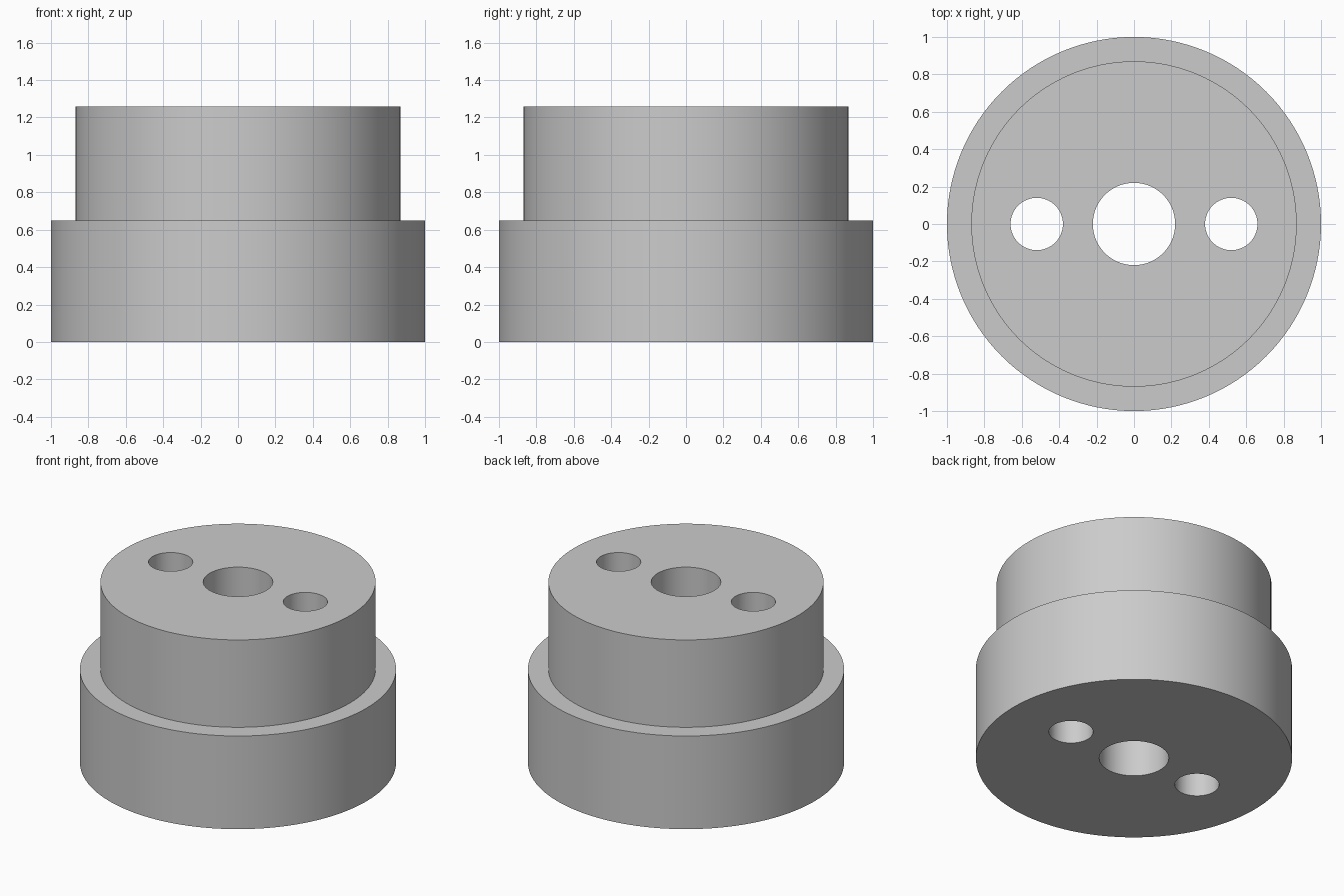
import bpy
import bmesh
from math import pi, radians
from mathutils import Matrix, Vector

cube = bpy.data.objects.get("Cube")
if cube:
    bpy.data.objects.remove(cube, do_unlink=True)

HEIGHT = 1.26
STEP = 0.65
SEGMENTS = 128

# Plain grey material
grey = bpy.data.materials.new("light grey")
grey.use_nodes = True
colour = (0.6, 0.6, 0.6, 1)
grey.diffuse_color = colour
for node in grey.node_tree.nodes:
    if node.type == 'BSDF_PRINCIPLED':
        node.inputs["Base Color"].default_value = colour


def add_object(name, bm):
    bmesh.ops.recalc_face_normals(bm, faces=bm.faces)
    mesh = bpy.data.meshes.new(name)
    bm.to_mesh(mesh)
    bm.free()
    mesh.materials.append(grey)
    obj = bpy.data.objects.new(name, mesh)
    bpy.context.collection.objects.link(obj)
    return obj


def lathe(name, profile):
    """Spin a closed (radius, height) profile around the z axis."""
    bm = bmesh.new()
    verts = [bm.verts.new((r, 0, z)) for r, z in profile]
    edges = [bm.edges.new((v, verts[(i + 1) % len(verts)])) for i, v in enumerate(verts)]
    bmesh.ops.spin(bm, geom=verts + edges, cent=(0, 0, 0), axis=(0, 0, 1),
                   angle=2 * pi, steps=SEGMENTS, use_merge=True)
    bmesh.ops.remove_doubles(bm, verts=bm.verts, dist=0.0001)
    return add_object(name, bm)


# Stepped round body with its central bore
body = lathe("stepped_body", [(0.22, 0), (1, 0), (1, STEP), (0.87, STEP),
                              (0.87, HEIGHT), (0.22, HEIGHT)])

# Side holes through the full height
bm = bmesh.new()
for side in (-1, 1):
    bmesh.ops.create_cone(bm, cap_ends=True, segments=64, radius1=0.14, radius2=0.14,
                          depth=HEIGHT + 0.4,
                          matrix=Matrix.Translation(Vector((side * 0.52, 0, HEIGHT / 2))))
cutter = add_object("side_hole_cutter", bm)
cutter.hide_render = True

holes = body.modifiers.new("side holes", 'BOOLEAN')
holes.operation = 'DIFFERENCE'
holes.solver = 'EXACT'
holes.object = cutter

bpy.ops.object.select_all(action='DESELECT')
body.select_set(True)
bpy.context.view_layer.objects.active = body
bpy.ops.object.modifier_apply(modifier=holes.name)
bpy.data.objects.remove(cutter, do_unlink=True)

# Smooth walls with crisp rims
bpy.ops.object.shade_smooth_by_angle(angle=radians(30))
